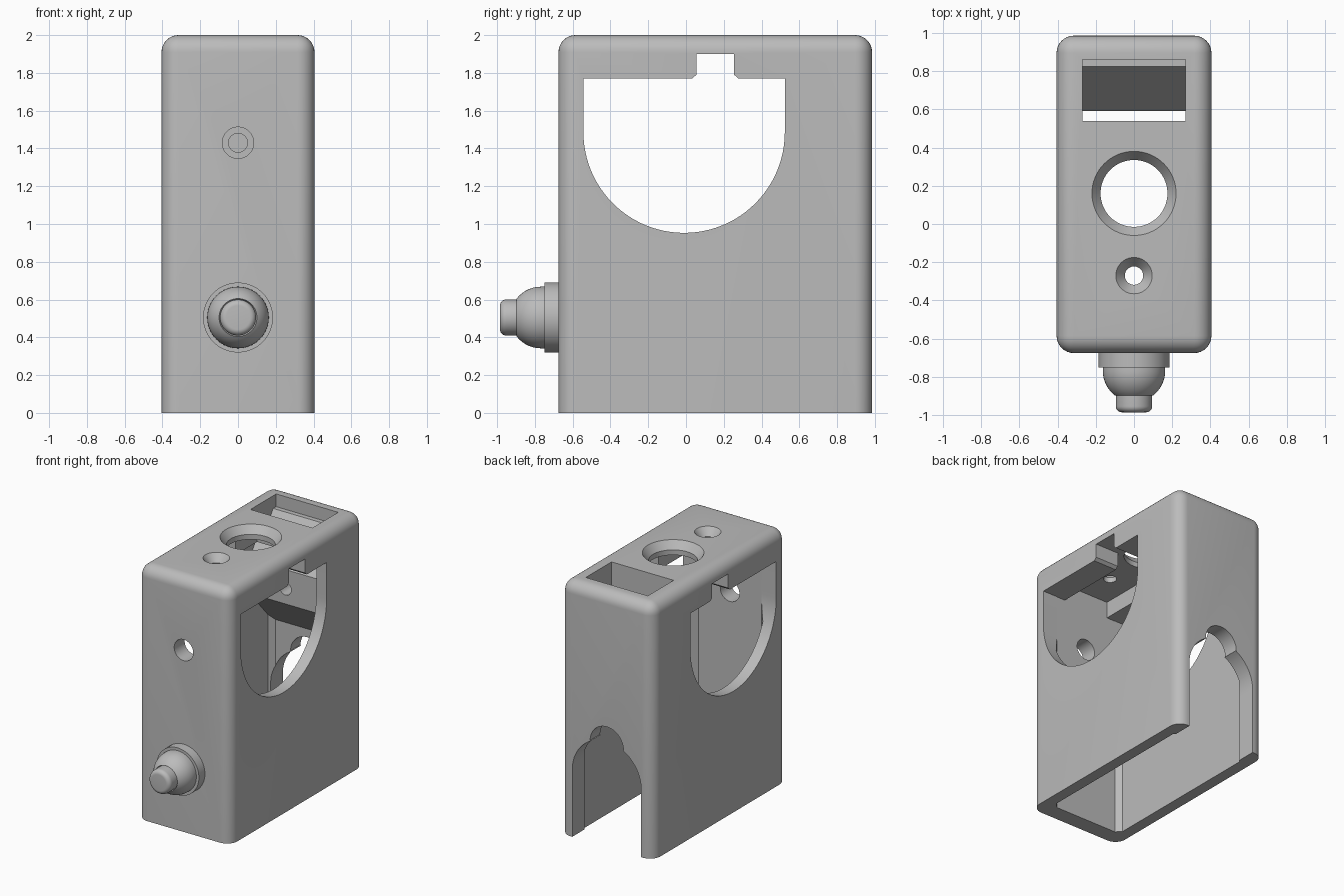
import bpy, bmesh, math
from mathutils import Matrix, Vector

default = bpy.data.objects.get("Cube")
if default:
    bpy.data.objects.remove(default, do_unlink=True)

grey = bpy.data.materials.new("plain_grey")
grey.use_nodes = True
grey.diffuse_color = (0.5, 0.5, 0.5, 1)
grey.node_tree.nodes["Principled BSDF"].inputs["Base Color"].default_value = (0.5, 0.5, 0.5, 1)

# Maps (u, v, depth) onto the model's axes for each extrusion direction
AXES = {"x": lambda u, v, d: (d, u, v),
        "y": lambda u, v, d: (u, d, v),
        "z": lambda u, v, d: (u, v, d)}


def finish(bm, name):
    bmesh.ops.recalc_face_normals(bm, faces=bm.faces)
    mesh = bpy.data.meshes.new(name)
    bm.to_mesh(mesh)
    bm.free()
    mesh.materials.append(grey)
    obj = bpy.data.objects.new(name, mesh)
    bpy.context.collection.objects.link(obj)
    return obj


def prism(name, axis, outline, start, end):
    """Extrude a closed 2D outline along an axis."""
    bm = bmesh.new()
    place = AXES[axis]
    face = bm.faces.new([bm.verts.new(place(u, v, start)) for u, v in outline])
    extruded = bmesh.ops.extrude_face_region(bm, geom=[face])["geom"]
    shift = Vector(place(0, 0, end - start))
    bmesh.ops.translate(bm, verts=[g for g in extruded if isinstance(g, bmesh.types.BMVert)], vec=shift)
    return finish(bm, name)


def lathe(name, axis, u, v, profile, steps=64):
    """Solid of revolution from (radius, depth) pairs."""
    bm = bmesh.new()
    place = AXES[axis]
    rings = []
    for r, d in profile:
        rings.append([bm.verts.new(place(u + r * math.cos(a), v + r * math.sin(a), d))
                      for a in (2 * math.pi * i / steps for i in range(steps))])
    for low, high in zip(rings, rings[1:]):
        for i in range(steps):
            j = (i + 1) % steps
            bm.faces.new((low[i], low[j], high[j], high[i]))
    bm.faces.new(rings[0])
    bm.faces.new(rings[-1])
    return finish(bm, name)


def arc(cu, cv, r, start, end, steps=32):
    angles = [math.radians(start + (end - start) * i / steps) for i in range(steps + 1)]
    return [(cu + r * math.cos(a), cv + r * math.sin(a)) for a in angles]


def rect(u0, u1, v0, v1, c=0):
    """Rectangle, with optional chamfered corners."""
    if not c:
        return [(u0, v0), (u1, v0), (u1, v1), (u0, v1)]
    return [(u0 + c, v0), (u1 - c, v0), (u1, v0 + c), (u1, v1 - c),
            (u1 - c, v1), (u0 + c, v1), (u0, v1 - c), (u0, v0 + c)]


def boolean(target, tool, operation="DIFFERENCE"):
    mod = target.modifiers.new(operation.lower(), "BOOLEAN")
    mod.operation, mod.solver, mod.object = operation, "EXACT", tool
    bpy.context.view_layer.objects.active = target
    bpy.ops.object.modifier_apply(modifier=mod.name)
    bpy.data.objects.remove(tool, do_unlink=True)


# Outer shell: vertical and top edges rounded, bottom edges square
bm = bmesh.new()
bmesh.ops.create_cube(bm, size=1, matrix=Matrix.Translation((0, 0.155, 1)) @ Matrix.Diagonal((0.81, 1.66, 2, 1)))
edges = [e for e in bm.edges if max(v.co.z for v in e.verts) > 1]
bmesh.ops.bevel(bm, geom=edges, offset=0.09, segments=8, profile=0.5, affect="EDGES")
housing = finish(bm, "housing")

# Main cavity, open at the bottom
boolean(housing, prism("cavity_cutter", "z", rect(-0.315, 0.315, -0.545, 0.86, 0.04), -0.1, 1.77))

# Sloping chute inside the rear
chute = prism("chute", "x", [(0.87, 1.9), (0.823, 1.9), (0.59, 1.58), (0.59, 1.31), (0.87, 1.0)], -0.33, 0.33)

# Chute opening in the top, then the chute itself
boolean(housing, prism("opening_cutter", "z", rect(-0.27, 0.27, 0.54, 0.86), 1.6, 2.1))
boolean(housing, chute, "UNION")

# Round-bottomed windows through both sides
window = arc(-0.01, 1.486, 0.533, 180, 360, 48) + [(0.523, 1.77), (-0.543, 1.77)]
boolean(housing, prism("window_cutter", "x", window, -0.6, 0.6))

# Crossing grooves under the roof
groove = [(0.03, 1.75), (0.03, 1.768), (0.055, 1.79), (0.055, 1.9),
          (0.255, 1.9), (0.255, 1.79), (0.28, 1.768), (0.28, 1.75)]
boolean(housing, prism("groove_cutter", "x", groove, -0.6, 0.6))
boolean(housing, prism("channel_cutter", "z", rect(-0.2, 0.2, -0.545, 0.523), 1.7, 1.9))

# Countersunk holes in the roof
for y, inner, outer, depth in ((0.16, 0.175, 0.22, 0.06), (-0.27, 0.048, 0.095, 0.06)):
    boolean(housing, lathe("roof_hole_cutter", "z", 0, y,
                           [(inner, 1.65), (inner, 2 - depth), (outer, 2), (outer, 2.1)]))

# Front hole and the smaller matching hole in the chute
for r, y0, y1 in ((0.083, -0.8, -0.45), (0.05, 0.5, 0.8)):
    boolean(housing, lathe("front_hole_cutter", "y", 0, 1.43, [(r, y0), (r, y1)]))

# Arched rear doorway with a round top
half = math.degrees(math.acos(0.14 / 0.3))
slot = ([(-0.3, -0.1), (0.3, -0.1)] + arc(0, 0.53, 0.3, 0, half, 16)
        + arc(0, 0.8, 0.145, 0, 180, 24) + arc(0, 0.53, 0.3, 180 - half, 180, 16))
boolean(housing, prism("doorway_cutter", "y", slot, 0.8, 1.1))

# Stepped front knob: collar, dome and rounded stem
dome = [(0.163 * math.cos(a), -0.768 - 0.163 * math.sin(a))
        for a in (math.radians(52 * i / 12) for i in range(13))]
tip = [(r, d) for r, d in arc(0.063, -0.953, 0.032, 0, -90, 8)]
knob = lathe("front_knob", "y", 0, 0.505,
             [(0.185, -0.66), (0.185, -0.75), (0.163, -0.75)] + dome + [(0.095, -0.882)] + tip)

# Smooth shading on the rounded surfaces
for obj in (housing, knob):
    bpy.ops.object.select_all(action="DESELECT")
    obj.select_set(True)
    bpy.context.view_layer.objects.active = obj
    bpy.ops.object.shade_smooth_by_angle(angle=math.radians(30))
